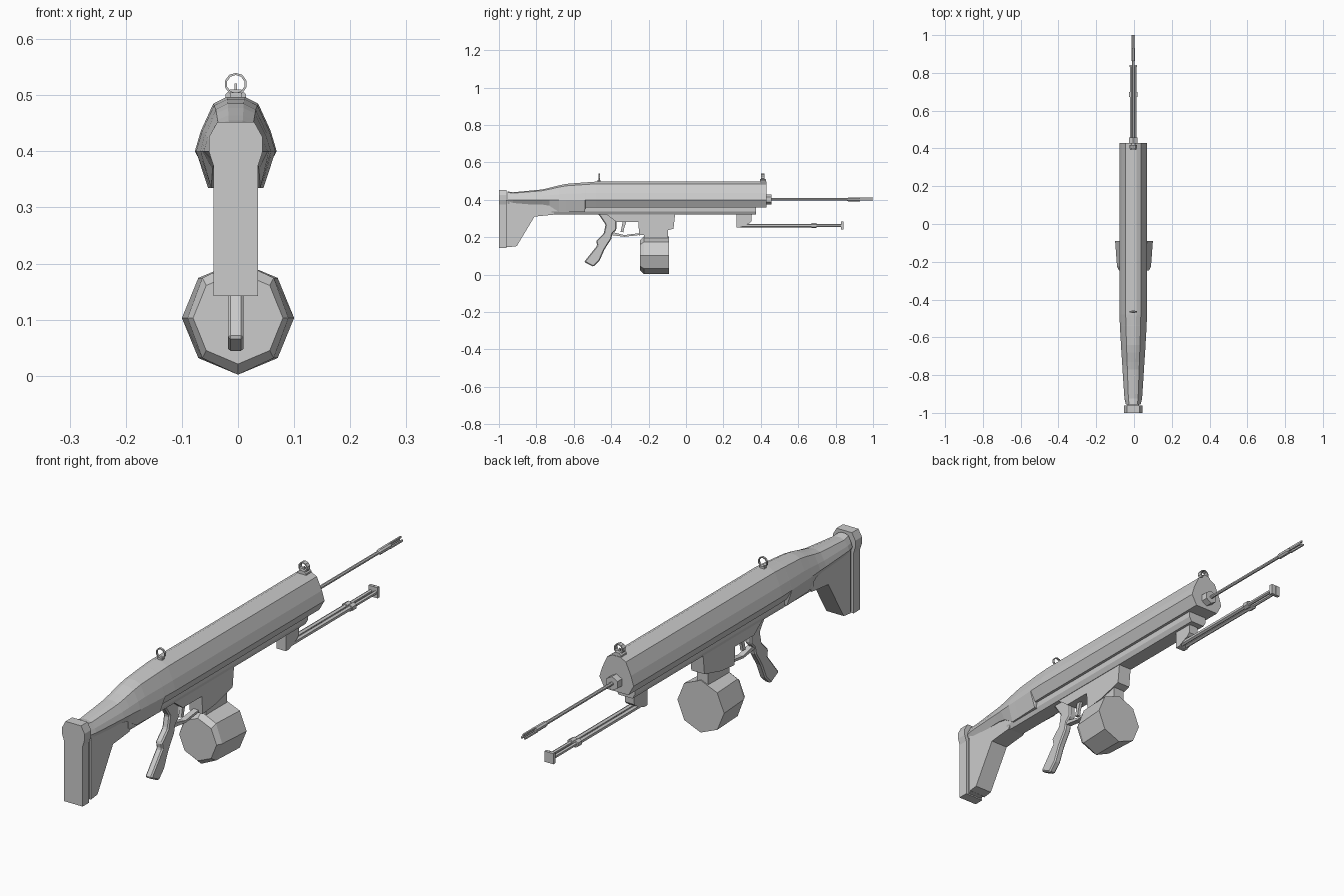
import bpy, bmesh
from math import cos, sin, pi, tau, radians
from mathutils import Vector

if "Cube" in bpy.data.objects:
    bpy.data.objects.remove(bpy.data.objects["Cube"])

X0 = -0.004  # centre plane of the gun


def finish(name, bm, bevel=0):
    bmesh.ops.recalc_face_normals(bm, faces=bm.faces)
    me = bpy.data.meshes.new(name)
    bm.to_mesh(me)
    bm.free()
    ob = bpy.data.objects.new(name, me)
    bpy.context.collection.objects.link(ob)
    if bevel:
        m = ob.modifiers.new("bevel", 'BEVEL')
        m.width, m.segments, m.limit_method = bevel, 1, 'ANGLE'
    return ob


def loft(name, rings, bevel=0):
    """Skin a list of equally long point rings and cap both ends."""
    bm = bmesh.new()
    vs = [[bm.verts.new(p) for p in r] for r in rings]
    n = len(rings[0])
    for a, b in zip(vs, vs[1:]):
        for i in range(n):
            j = (i + 1) % n
            bm.faces.new((a[i], a[j], b[j], b[i]))
    bm.faces.new(vs[0])
    bm.faces.new(vs[-1])
    return finish(name, bm, bevel)


def side_prism(name, yz, half, bevel=0, x=0):
    """Side profile extruded across the width."""
    return loft(name, [[(X0 + x + s * half, y, z) for y, z in yz] for s in (-1, 1)], bevel)


def mirrored(half_pts):
    return half_pts + [(-x, z) for x, z in reversed(half_pts)]


def length_prism(name, half_pts, y0, y1, bevel=0):
    """Symmetric cross-section extruded along the length."""
    return loft(name, [[(X0 + x, y, z) for x, z in mirrored(half_pts)] for y in (y0, y1)], bevel)


def box(name, x, y0, y1, z0, z1, half, bevel=0):
    return side_prism(name, [(y0, z0), (y1, z0), (y1, z1), (y0, z1)], half, bevel, x)


def rod(name, x, z, steps, sides=8):
    """Lathe along y from (y, radius) steps."""
    return loft(name, [[(X0 + x + r * cos(tau * (i + .5) / sides), y,
                         z + r * sin(tau * (i + .5) / sides)) for i in range(sides)]
                       for y, r in steps])


def sight_ring(name, y, z, radius, wire, depth):
    """Square-section ring standing across the barrel."""
    bm = bmesh.new()
    n, rows = 10, []
    for i in range(n):
        a = tau * (i + .5) / n
        rows.append([bm.verts.new((X0 + r * cos(a), y + d, z + r * sin(a)))
                     for r, d in ((radius, -depth), (radius, depth),
                                  (radius - wire, depth), (radius - wire, -depth))])
    for i in range(n):
        a, b = rows[i], rows[(i + 1) % n]
        for k in range(4):
            m = (k + 1) % 4
            bm.faces.new((a[k], a[m], b[m], b[k]))
    return finish(name, bm)


# Upper body: faceted shell, tapering into the stock
def body_ring(y, w, top, bot):
    t = (top - .40) / .097
    half = [(.016 * w, top), (.040 * w, .40 + .085 * t), (.062 * w, .40 + .037 * t),
            (.073 * w, .40), (.051 * w, bot)]
    return [(X0 + x, y, z) for x, z in mirrored(half)]


loft("upper_body", [body_ring(*s) for s in (
    (-.955, .54, .445, .375), (-.925, .64, .440, .375), (-.77, .78, .455, .375),
    (-.73, .81, .464, .368), (-.68, .86, .477, .335), (-.64, .89, .485, .335),
    (-.54, .97, .493, .335), (-.538, .97, .493, .36), (-.48, 1, .497, .36),
    (.43, 1, .497, .36))])

# Butt plate, neck and stock
length_prism("butt_plate", [(.033, .452), (.048, .425), (.048, .40), (.040, .375), (.040, .142)],
             -1, -.96)
side_prism("stock_neck", [(-.965, .147), (-.94, .147), (-.94, .40), (-.965, .40)], .03)
side_prism("stock", [(-.945, .147), (-.905, .152), (-.81, .31), (-.71, .32),
                     (-.68, .38), (-.945, .40)], .037)

# Lower receiver with stepped underside
length_prism("lower_receiver", [(.040, .37), (.040, .338), (.030, .32)], -.72, .375)

# Magazine well, pistol grip, guard and trigger
side_prism("magazine_well", [(-.43, .325), (-.37, .28), (-.255, .28), (-.25, .21),
                             (-.17, .218), (-.067, .245), (-.058, .325)], .028)
side_prism("pistol_grip", [(-.47, .325), (-.43, .267), (-.44, .22), (-.48, .18), (-.475, .155),
                           (-.545, .068), (-.495, .042), (-.462, .075), (-.436, .134),
                           (-.40, .19), (-.393, .22), (-.372, .24), (-.372, .325)], .014, .005)
side_prism("trigger_guard", [(-.405, .212), (-.33, .202), (-.245, .212), (-.245, .222),
                             (-.33, .211), (-.385, .225)], .011)
side_prism("trigger", [(-.338, .285), (-.346, .245), (-.35, .228), (-.335, .226),
                       (-.33, .25), (-.318, .285)], .006)

# Drum magazine with chamfered rear
box("magazine_neck", 0, -.225, -.095, .18, .24, .024)
drum = []
for y, sx, sz in ((-.09, .1, .101), (-.225, .09, .101), (-.245, .080, .082)):
    drum.append([(sx * 1.0 * cos(tau * i / 8), y, .103 + sz * sin(tau * i / 8)) for i in range(8)])
loft("drum_magazine", drum)

# Barrel and pronged muzzle
rod("barrel_collar", 0, .402, [(.42, .027), (.458, .027)], 6)
rod("barrel", 0, .402, [(.45, .007), (.88, .007)])
rod("muzzle", 0, .402, [(.86, .007), (.868, .011), (.93, .011)])
for i in range(3):
    a = pi / 2 + tau * i / 3
    rod(f"muzzle_prong_{i}", .008 * cos(a), .402 + .008 * sin(a), [(.925, .0045), (1, .0045)], 4)

# Folded bipod
side_prism("bipod_mount", [(.27, .33), (.27, .252), (.29, .252), (.34, .275), (.35, .285),
                           (.352, .33)], .020)
for s in (-1, 1):
    rod(f"bipod_leg_{s}", s * .010, .262, [(.27, .0095), (.68, .0095), (.685, .0075), (.835, .0075)], 6)
    rod(f"bipod_clamp_{s}", s * .010, .262, [(.672, .014), (.698, .014)], 6)
    box(f"bipod_foot_{s}", s * .010, .83, .843, .242, .283, .0095)

# Sights
length_prism("front_sight_base", [(.010, .510), (.018, .502), (.018, .49)], .395, .428)
sight_ring("front_sight_ring", .41, .520, .020, .004, .009)
side_prism("front_sight_post", [(.405, .50), (.415, .50), (.412, .521), (.408, .521)], .0025)
box("rear_sight_base", 0, -.472, -.458, .49, .505, .010)
sight_ring("rear_sight_ring", -.465, .520, .020, .004, .004)
